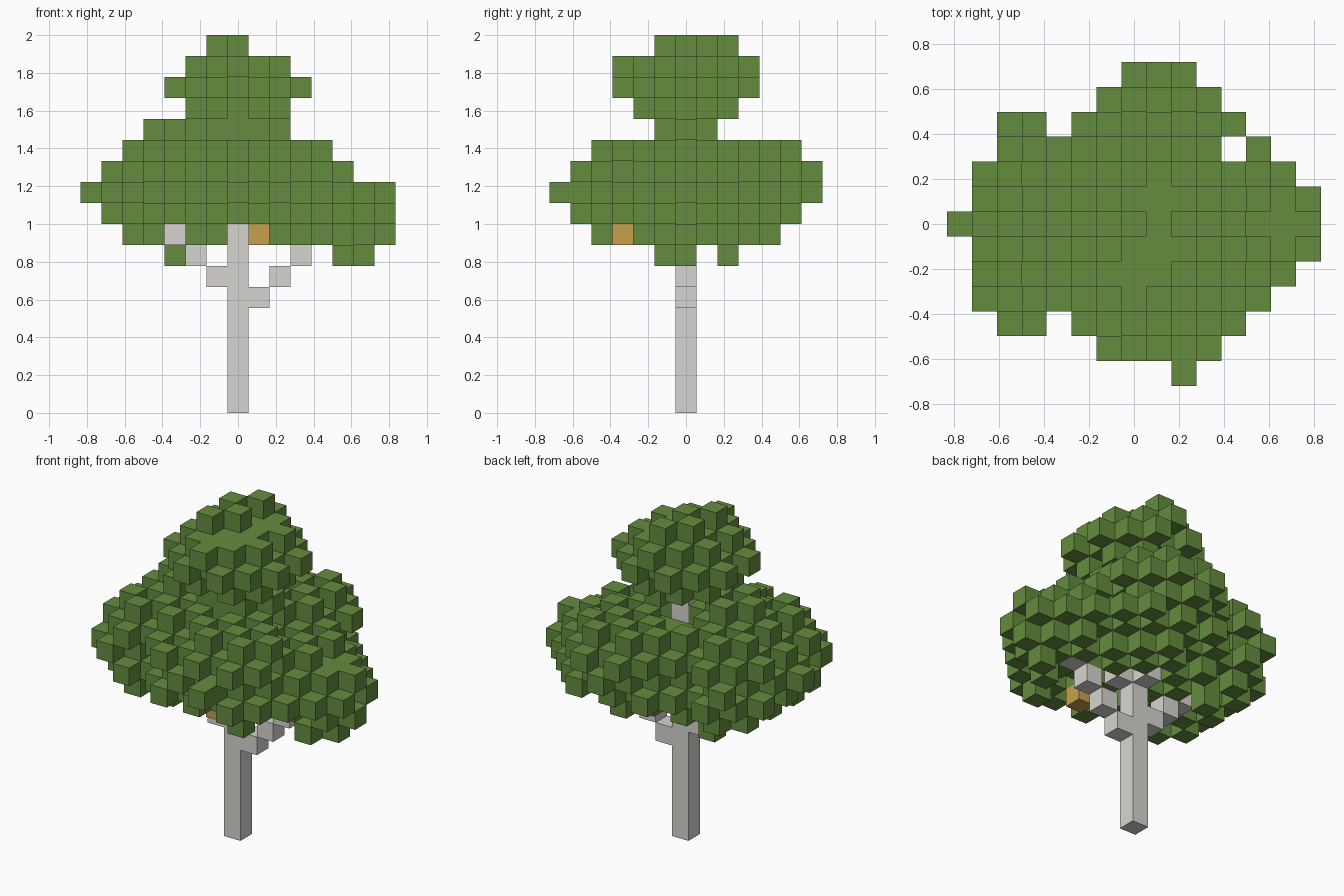
import bpy
import bmesh
import math
from mathutils import Vector

UNIT = 1 / 9          # edge length of one block

default_cube = bpy.data.objects.get("Cube")
if default_cube:
    bpy.data.objects.remove(default_cube, do_unlink=True)


def make_material(name, colour):
    material = bpy.data.materials.new(name)
    material.use_nodes = True
    material.diffuse_color = (*colour, 1)
    shader = next(n for n in material.node_tree.nodes if n.type == 'BSDF_PRINCIPLED')
    shader.inputs["Base Color"].default_value = (*colour, 1)
    return material


leaf_green = make_material("leaf green", (0.13, 0.262, 0.05))
pale_bark = make_material("pale bark", (0.68, 0.665, 0.63))
honey_brown = make_material("honey brown", (0.575, 0.35, 0.075))

# Crown limits: width and depth of each layer from the bottom up
FIRST_LAYER = 8
widths = [(-5, 7), (-6, 7), (-7, 7), (-6, 5), (-5, 4),
          (-4, 2), (-2, 2), (-3, 3), (-2, 2), (-1, 0)]
depths = [(-4, 4), (-5, 5), (-6, 6), (-5, 6), (-4, 5),
          (-1, 1), (-2, 2), (-3, 3), (-3, 3), (-1, 2)]
# Crown plan: width of each row from front to back
plan = [(2, 2), (-1, 3), (-5, 4), (-6, 5), (-6, 6), (-6, 7), (-7, 7),
        (-6, 7), (-6, 6), (-5, 5), (-5, 4), (-1, 3), (0, 2)]
plan_gaps = {(-3, 4), (-3, -4), (4, 3)}

# Leaf clusters: centre and radii in blocks
clusters = [
    (Vector((0, 0, 15)), (3.2, 3.3, 2.5)),         # top
    (Vector((0, 0, 13)), (2.3, 1.5, 2)),           # neck
    (Vector((-3.5, 0, 10)), (4, 4.4, 3.2)),        # model's right
    (Vector((4.2, 0, 8.8)), (3.5, 3, 2.3)),        # model's left
    (Vector((1.5, -3, 10)), (3.2, 3.6, 2.5)),      # front
    (Vector((1, 3, 10.2)), (3.4, 3.8, 2.3)),       # back
]


def within(value, span):
    return span[0] <= value <= span[1]


def allowed(cell):
    i, j, k = cell
    layer = k - FIRST_LAYER
    if (i, j) in plan_gaps or not within(i, plan[j + 6]):
        return False
    if not (within(i, widths[layer]) and within(j, depths[layer])):
        return False
    if layer == 0:     # openings that leave the limbs and hive in sight
        if i in (-3, 0, 1) and j <= 0:
            return False
        if j in (-3, -2) and i > 0:
            return False
    # Opening behind the upper trunk
    return not (k in (12, 13) and i in (-1, 0) and j in (1, 2))


def cluster_distance(cell):
    return min(math.sqrt(sum(((c - m) / r) ** 2
                             for c, m, r in zip(cell, centre, radii)))
               for centre, radii in clusters)


def staggered(cell):
    """True for every other block, in a checker pattern."""
    return sum(cell) % 2 == 1


# Wooden parts and the hive as block positions
trunk = {(0, 0, k) for k in range(15)}
branches = {(1, 0, 5), (2, 0, 6), (3, 0, 7), (4, 0, 8), (1, 0, 8),
            (-1, 0, 6), (-2, 0, 7), (-3, 0, 8), (0, 1, 8), (0, 2, 9)}
hive = {(1, -3, 8)}
solid = trunk | branches | hive

hull = {(i, j, k): cluster_distance((i, j, k))
        for i in range(-7, 8) for j in range(-6, 7)
        for k in range(FIRST_LAYER, 18)
        if allowed((i, j, k)) and (i, j, k) not in solid}


def enclosed(cell):
    """True where the crown goes on beside and below the block."""
    i, j, k = cell
    around = [(i - 1, j, k), (i + 1, j, k), (i, j - 1, k),
              (i, j + 1, k), (i, j, k - 1)]
    return all(c in hull or c in solid for c in around)


# Leaves: a full core under a staggered shell of single blocks
leaves = {cell for cell, distance in hull.items()
          if (distance < 1.06 and staggered(cell))
          or (distance < 0.78 and enclosed(cell))}

# Fill the outline in each axis direction with the nearest block
for axis in range(3):
    best = {}
    for cell, distance in hull.items():
        key = cell[:axis] + cell[axis + 1:]
        if cell in leaves:
            rank = -1
        else:
            rank = distance if staggered(cell) else distance + 0.5
        if key not in best or rank < best[key][0]:
            best[key] = (rank, cell)
    leaves |= {cell for rank, cell in best.values()}

# Low hanging leaves
leaves |= {(-3, 2, 7), (5, -1, 7), (6, 0, 7)}

parts = {"trunk": (trunk, pale_bark), "branches": (branches, pale_bark),
         "hive": (hive, honey_brown), "foliage": (leaves, leaf_green)}
occupied = solid | leaves


def build_blocks(name, cells, material):
    """Make one mesh from the exposed faces of the blocks."""
    bm = bmesh.new()
    for cell in sorted(cells):
        centre = Vector(cell) + Vector((0, 0, 0.5))
        for axis in range(3):
            for sign in (-1, 1):
                neighbour = list(cell)
                neighbour[axis] += sign
                if tuple(neighbour) in occupied:
                    continue
                normal, u, v = Vector(), Vector(), Vector()
                normal[axis] = sign / 2
                u[(axis + 1) % 3] = 0.5
                v[(axis + 2) % 3] = sign / 2
                corners = (-u - v, u - v, u + v, v - u)
                bm.faces.new([bm.verts.new((centre + normal + c) * UNIT)
                              for c in corners])
    bmesh.ops.remove_doubles(bm, verts=bm.verts, dist=UNIT / 100)
    mesh = bpy.data.meshes.new(name)
    bm.to_mesh(mesh)
    bm.free()
    mesh.materials.append(material)
    obj = bpy.data.objects.new(name, mesh)
    bpy.context.collection.objects.link(obj)


for part_name, (cells, material) in parts.items():
    build_blocks(part_name, cells, material)
